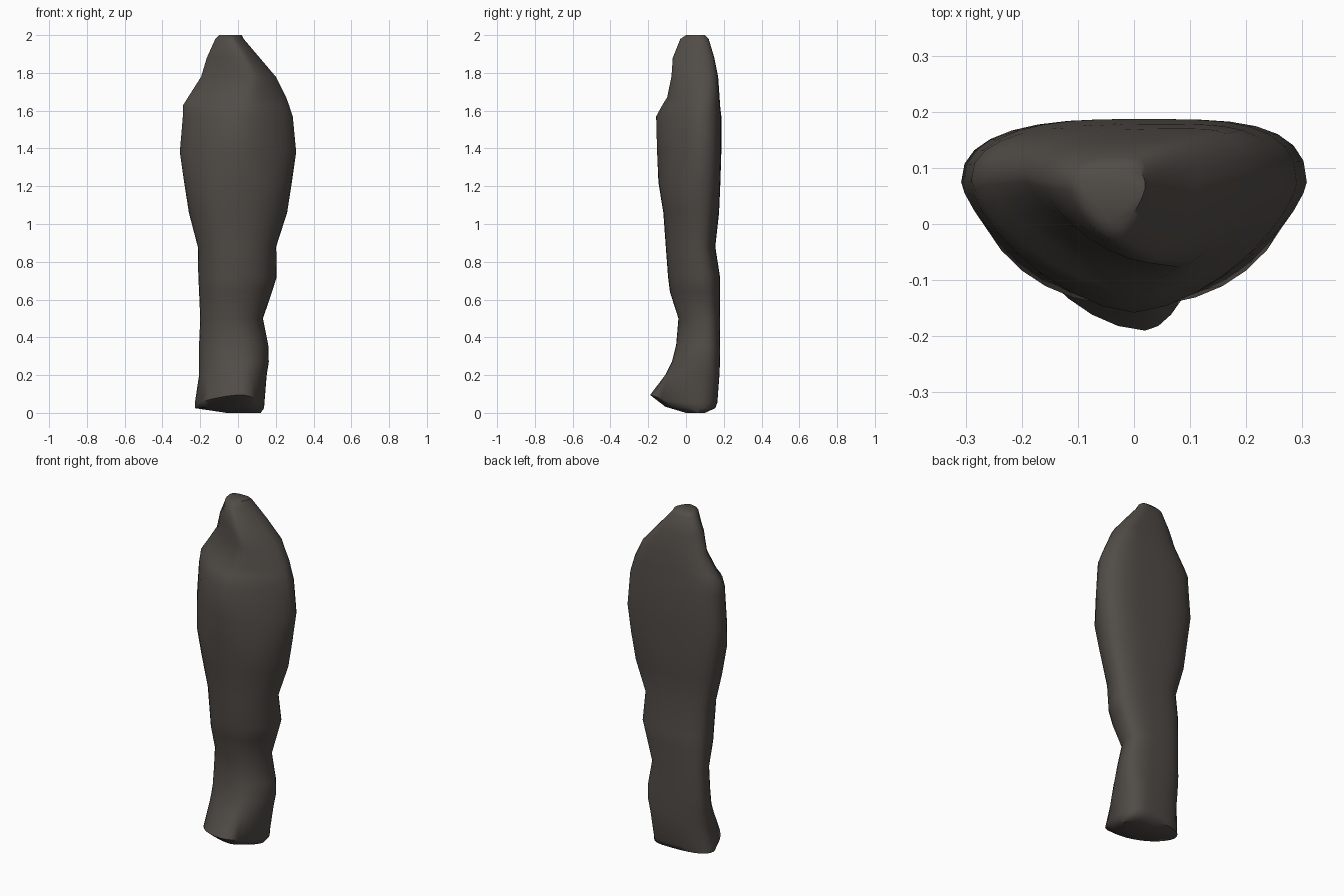
import bpy, bmesh, math

SIDES = 32

# Sections, top to bottom: z, left x, right x, front y, back y, ridge x
SECTIONS = [
    (2.00, -0.10, 0.02, 0.0, 0.10, -0.03),
    (1.98, -0.12, 0.03, -0.03, 0.12, -0.03),
    (1.88, -0.165, 0.115, -0.07, 0.15, 0.03),
    (1.78, -0.195, 0.20, -0.077, 0.17, 0.08),
    (1.67, -0.265, 0.255, -0.10, 0.178, 0.04),
    (1.63, -0.29, 0.27, -0.125, 0.18, 0.02),
    (1.57, -0.292, 0.29, -0.158, 0.187, 0.0),
    (1.38, -0.308, 0.308, -0.153, 0.187, 0.0),
    (1.22, -0.285, 0.285, -0.146, 0.182, 0.0),
    (1.06, -0.26, 0.26, -0.12, 0.175, -0.01),
    (0.88, -0.213, 0.202, -0.107, 0.155, -0.01),
    (0.72, -0.21, 0.205, -0.095, 0.18, -0.01),
    (0.64, -0.206, 0.18, -0.085, 0.18, -0.02),
    (0.50, -0.20, 0.132, -0.04, 0.18, -0.02),
    (0.36, -0.206, 0.16, -0.052, 0.18, 0.0),
    (0.27, -0.206, 0.163, -0.075, 0.18, 0.02),
    (0.20, -0.206, 0.152, -0.11, 0.177, 0.02),
    (0.055, -0.228, 0.14, -0.19, 0.166, 0.02),
    (0.025, -0.228, 0.138, -0.11, 0.155, 0.02),
    (0.00, -0.06, 0.12, 0.0, 0.10, 0.06),
]


def section_ring(bm, z, left, right, front, back, ridge):
    """Pointed front, broad flat back; the foot rim rises toward the toe."""
    mid = front + (back - front) * 0.67
    # The front is a blunt V up high and rounder around the lower half
    f_pow, f_root = (1.6, 0.7) if z > 1.25 else (2.2, 0.55) if z > 0.1 else (1.8, 0.65)
    r_pow = 4 if z > 1.1 else 2.8
    ring = []
    for i in range(SIDES):
        t = 2 * math.pi * i / SIDES
        u = math.cos(t)
        x = ridge + u * (right - ridge if u > 0 else ridge - left)
        a = min(abs(u), 1.0)
        if math.sin(t) < 0:
            k = max(0, 1 - a ** f_pow) ** f_root
            y = mid + (front - mid) * k
        else:
            k = max(0, 1 - a ** (r_pow if u > 0 else 2.8)) ** 0.42
            y = mid + (back - mid) * k
        rise = 0.04 if z == 0.055 else 0.008 if z == 0.025 else 0
        ring.append(bm.verts.new((x, y, z + rise * max(0, -math.sin(t)) ** 3)))
    return ring


# Trunk body lofted through the sections
bm = bmesh.new()
rings = [section_ring(bm, *s) for s in SECTIONS]
for hi, lo in zip(rings, rings[1:]):
    for i in range(SIDES):
        j = (i + 1) % SIDES
        bm.faces.new((hi[i], lo[i], lo[j], hi[j]))
bm.faces.new(rings[0])
bm.faces.new(rings[-1][::-1])
bmesh.ops.recalc_face_normals(bm, faces=bm.faces)

mesh = bpy.data.meshes.new("pillar_body")
bm.to_mesh(mesh)
bm.free()
body = bpy.data.objects.new("pillar_body", mesh)
bpy.context.collection.objects.link(body)

# Dark warm grey stone
stone = bpy.data.materials.new("dark_stone")
stone.diffuse_color = (0.082, 0.072, 0.063, 1)
mesh.materials.append(stone)

bpy.context.view_layer.objects.active = body
body.select_set(True)
bpy.ops.object.shade_smooth_by_angle(angle=math.radians(50))
